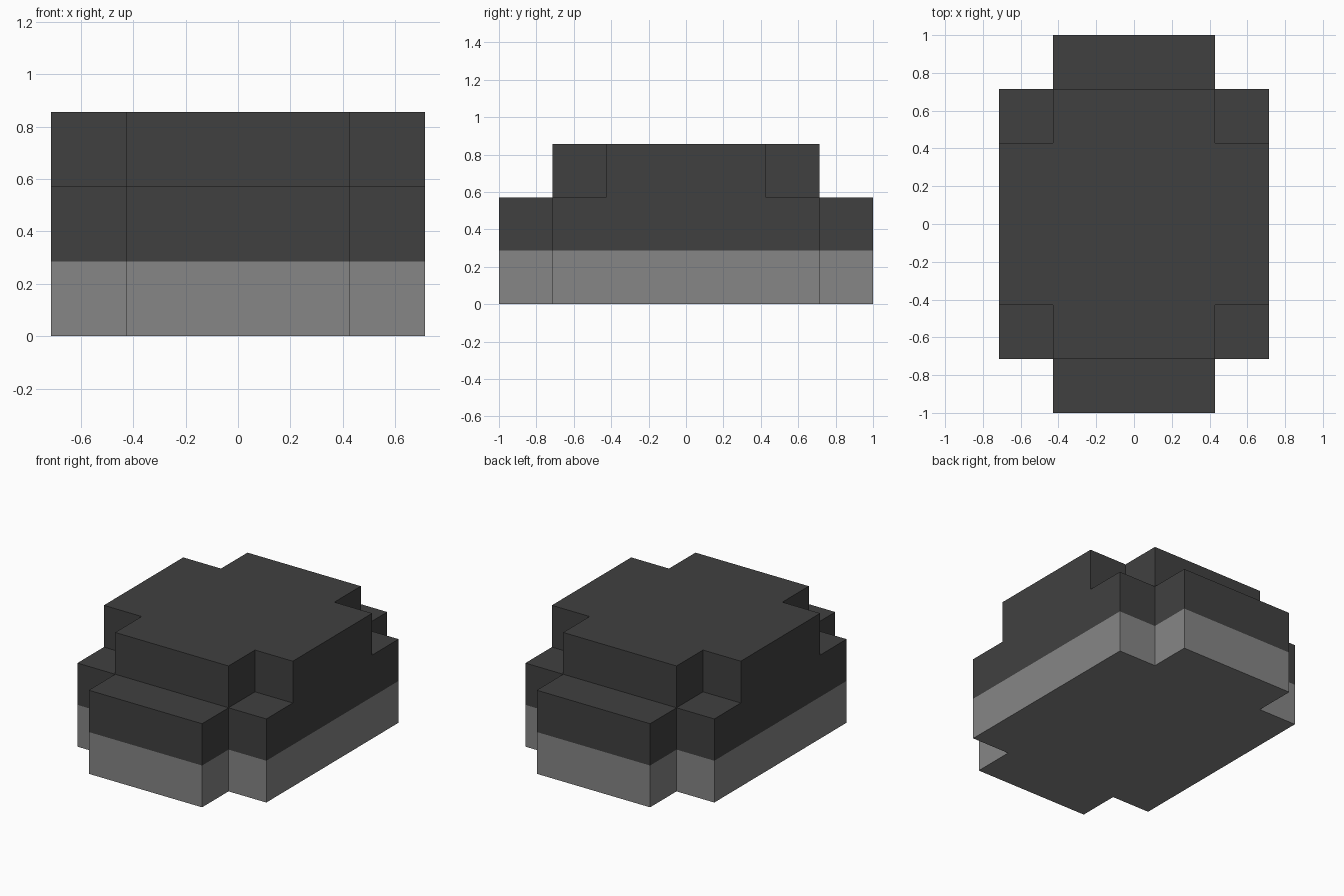
import bpy
import bmesh

cube = bpy.data.objects.get("Cube")
if cube:
    bpy.data.objects.remove(cube, do_unlink=True)

U = 1 / 7  # grid unit: the whole model is 14 units long


def make_material(name, value):
    mat = bpy.data.materials.new(name)
    mat.use_nodes = True
    color = (value, value, value, 1)
    mat.diffuse_color = color
    mat.node_tree.nodes["Principled BSDF"].inputs["Base Color"].default_value = color
    return mat


DARK = make_material("dark grey", 0.0515)
LIGHT = make_material("mid grey", 0.238)


def cross_outline(length, notch_y):
    """Counter-clockwise cross: arms 6 wide along y, 10 wide body along x."""
    quarter = [(5, notch_y), (3, notch_y), (3, length)]
    back = quarter + [(-x, y) for x, y in reversed(quarter)]
    return back + [(-x, -y) for x, y in back]


def add_face(bm, points):
    bm.faces.new([bm.verts.new((x * U, y * U, z * U)) for x, y, z in points])


def add_walls(bm, outline, z0, z1):
    for (x0, y0), (x1, y1) in zip(outline, outline[1:] + outline[:1]):
        add_face(bm, [(x0, y0, z0), (x1, y1, z0), (x1, y1, z1), (x0, y0, z1)])


def add_rect(bm, x0, x1, y0, y1, z):
    add_face(bm, [(x0, y0, z), (x1, y0, z), (x1, y1, z), (x0, y1, z)])


def finish(bm, name, material):
    bmesh.ops.remove_doubles(bm, verts=bm.verts[:], dist=1e-5)
    mesh = bpy.data.meshes.new(name)
    bm.to_mesh(mesh)
    bm.free()
    mesh.materials.append(material)
    bpy.context.collection.objects.link(bpy.data.objects.new(name, mesh))


lower = cross_outline(7, 5)
upper = cross_outline(5, 3)

# Lower band: lighter sides and underside
bm = bmesh.new()
add_walls(bm, lower, 0, 2)
add_face(bm, [(x, y, 0) for x, y in reversed(lower)])
finish(bm, "lower_band", LIGHT)

# Middle band: dark sides with ledges at the ends and the four corners
bm = bmesh.new()
add_walls(bm, lower, 2, 4)
for y0, y1 in ((-7, -5), (5, 7)):
    add_rect(bm, -3, 3, y0, y1, 4)
for x0, x1 in ((-5, -3), (3, 5)):
    for y0, y1 in ((-5, -3), (3, 5)):
        add_rect(bm, x0, x1, y0, y1, 4)
finish(bm, "middle_band", DARK)

# Top block: smaller cross with a flat cap
bm = bmesh.new()
add_walls(bm, upper, 4, 6)
add_face(bm, [(x, y, 6) for x, y in upper])
finish(bm, "top_block", DARK)
